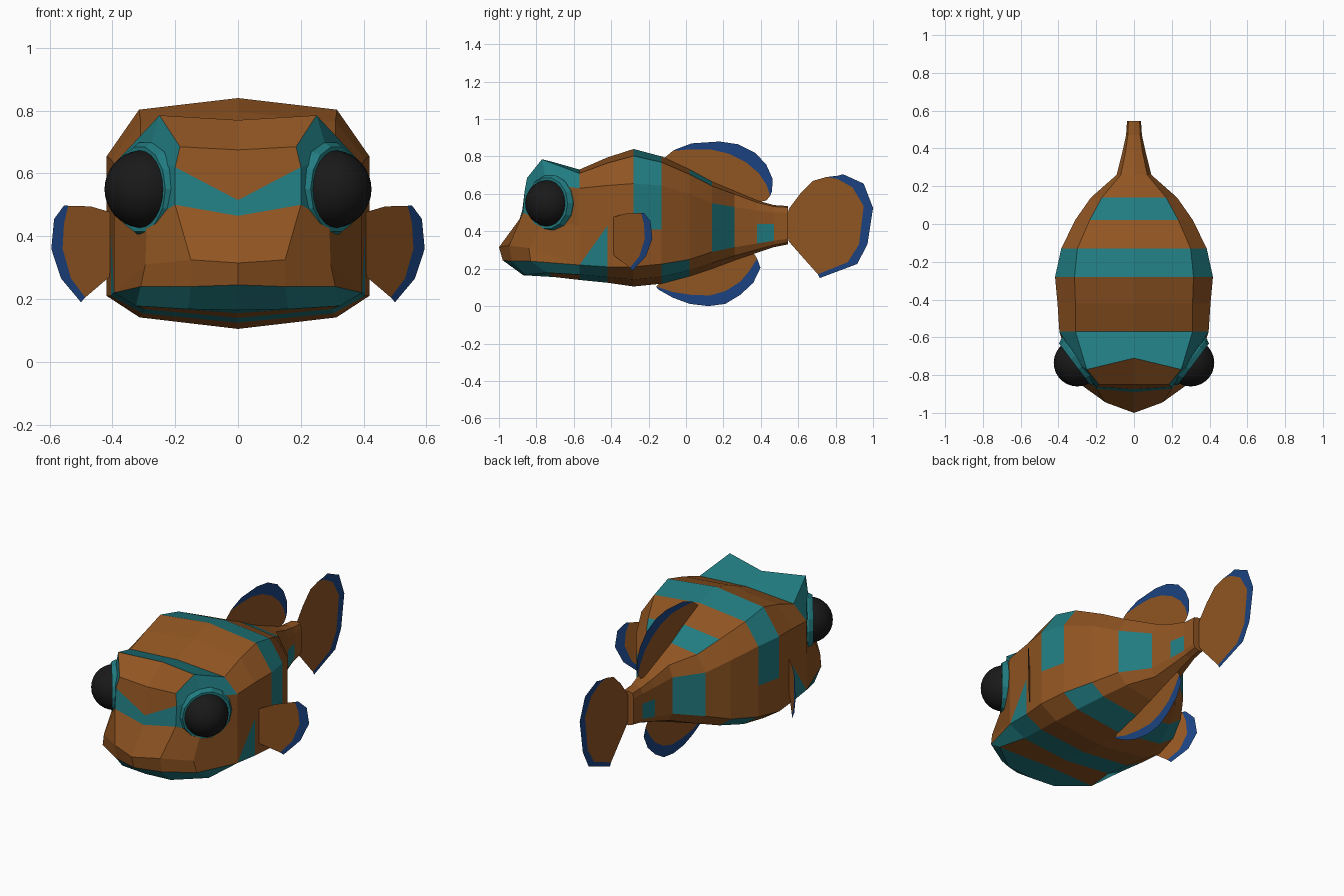
import bpy, bmesh
from mathutils import Vector, Matrix

if "Cube" in bpy.data.objects:
    bpy.data.objects.remove(bpy.data.objects["Cube"])

def mat(name, col):
    m = bpy.data.materials.new(name)
    m.diffuse_color = (*col, 1)
    m.use_nodes = True
    m.node_tree.nodes["Principled BSDF"].inputs["Base Color"].default_value = m.diffuse_color
    return m

BROWN = mat("brown", (0.28, 0.09, 0.016))
TEAL = mat("teal", (0.015, 0.20, 0.22))
BLUE = mat("blue", (0.011, 0.055, 0.22))
BLACK = mat("black", (0.01, 0.01, 0.01))

def finish(bm, name, mats, mirror=False):
    me = bpy.data.meshes.new(name)
    bm.to_mesh(me)
    bm.free()
    ob = bpy.data.objects.new(name, me)
    bpy.context.collection.objects.link(ob)
    for m in mats:
        me.materials.append(m)
    if mirror:
        md = ob.modifiers.new("mirror", 'MIRROR')
        md.use_clip = True
    return ob

# ---- body: half cross-sections along y, mirrored
def ring(y, zt, zu, zm, zl, zb, w, wt):
    return [(0, y, zt), (wt, y, zt - .2 * (zt - zu)), (w, y, zu), (w, y, zm),
            (w, y, zl), (.75 * w, y, zb + .35 * (zl - zb)), (0, y, zb)]

rings = [ring(*r) for r in [
    (-.57, .73, .63, .43, .22, .14, .395, .31),
    (-.42, .795, .645, .43, .21, .125, .405, .31),
    (-.28, .84, .655, .41, .21, .105, .418, .315),
    (-.13, .80, .645, .41, .225, .12, .385, .30),
    (.02, .73, .60, .41, .25, .16, .312, .235),
    (.14, .665, .55, .42, .29, .20, .228, .17),
    (.26, .615, .53, .43, .315, .245, .092, .07),
    (.38, .565, .51, .44, .335, .285, .062, .045),
    (.47, .54, .50, .44, .35, .315, .042, .032),
    (.545, .535, .50, .44, .36, .33, .037, .03)]]

bm = bmesh.new()
cache = {}

def face(pts, teal=False):
    vs = []
    for p in pts:
        k = tuple(round(c, 4) for c in p)
        if k not in cache:
            cache[k] = bm.verts.new(k)
        if cache[k] not in vs:
            vs.append(cache[k])
    bm.faces.new(vs).material_index = int(teal)

stripes = {(0, 4), (0, 5), (2, 0), (2, 1), (2, 2), (3, 4), (3, 5),
           (4, 0), (5, 2), (5, 3), (7, 3)}
for i in range(len(rings) - 1):
    a, b = rings[i], rings[i + 1]
    for s in range(6):
        if (i, s) == (0, 3):
            face([a[3], b[3], a[4]])
            face([b[3], b[4], a[4]], True)
        else:
            face([a[s], b[s], b[s + 1], a[s + 1]], (i, s) in stripes)
face(rings[-1])

# ---- head: columns from face centre outwards, rows from brow to chin
col0 = [(0, -.85, .675), (0, -.875, .515), (0, -.89, .465),
        (0, -1, .315), (0, -.98, .245), (0, -.87, .165)]
col1 = [(.185, -.85, .685), (.2, -.862, .62), (.2, -.872, .5),
        (.15, -.945, .325), (.15, -.93, .24), (.16, -.86, .168)]
col2 = [(.25, -.77, .785), (.29, -.745, .65), (.29, -.76, .45),
        (.295, -.84, .31), (.31, -.83, .24), (.325, -.74, .178)]
r = rings[0]
col3 = [r[1], r[2], r[3], r[4], r[4], r[5]]
cols = [col0, col1, col2, col3]
head_teal = {(0, 1), (1, 0), (1, 1), (2, 0), (0, 4), (1, 4), (2, 4)}
for c in range(3):
    for k in range(5):
        face([cols[c][k], cols[c + 1][k], cols[c + 1][k + 1], cols[c][k + 1]],
             (c, k) in head_teal)
crest = (0, -.71, .77)
throat = (0, -.70, .155)
face([crest, col2[0], col1[0], col0[0]])
face([crest, col2[0], r[1], r[0]], True)
face([col0[5], col1[5], col2[5], throat], True)
face([throat, col2[5], r[5], r[6]])
bmesh.ops.recalc_face_normals(bm, faces=bm.faces)
# half shell is open on x = 0: make sure the normals point outwards
if sum(f.normal.x * f.calc_area() for f in bm.faces) < 0:
    bmesh.ops.reverse_faces(bm, faces=bm.faces)
caps = [f for f in bm.faces if all(abs(v.co.y - .545) < 1e-4 for v in f.verts)]
finish(bm, "body", [BROWN, TEAL], mirror=True)

# ---- flat fins: brown web plus blue rim, outlined in (y, z)
def fin(name, outer, inner, base, xf=lambda y: 0, mirror=False):
    bm = bmesh.new()
    mk = lambda pts: [bm.verts.new((xf(y), y, z)) for y, z in pts]
    o, n, b = mk(outer), mk(inner), mk(base)
    web = bm.faces.new(n + b)
    for k in range(len(n) - 1):
        bm.faces.new([n[k], o[k], o[k + 1], n[k + 1]]).material_index = 1
    bmesh.ops.triangulate(bm, faces=[web])
    bmesh.ops.recalc_face_normals(bm, faces=bm.faces)
    finish(bm, name, [BROWN, BLUE], mirror)

fin("dorsal_fin",
    [(-.05, .84), (.03, .87), (.18, .88), (.28, .865), (.37, .82), (.43, .755), (.463, .68), (.46, .615)],
    [(-.07, .83), (.02, .838), (.13, .838), (.23, .815), (.32, .77), (.39, .71), (.43, .65), (.45, .59)],
    [(.43, .565), (.36, .55), (.14, .64), (-.13, .78)])
fin("anal_fin",
    [(-.15, .09), (-.07, .045), (.02, .012), (.12, .0), (.21, .012), (.29, .06), (.36, .125), (.398, .205)],
    [(-.16, .105), (-.07, .075), (.03, .06), (.13, .057), (.21, .08), (.29, .13), (.34, .19), (.38, .255)],
    [(.36, .285), (.30, .28), (.14, .22), (-.13, .13)])
fin("tail_fin",
    [(.81, .697), (.84, .705), (.95, .655), (1.0, .525), (.97, .33), (.915, .225), (.715, .15)],
    [(.75, .69), (.81, .68), (.89, .635), (.95, .535), (.925, .33), (.865, .235), (.705, .17)],
    [(.55, .345), (.53, .43), (.55, .52), (.61, .60), (.68, .67)])
fin("side_fin",
    [(-.225, .498), (-.19, .455), (-.18, .36), (-.215, .265), (-.285, .19)],
    [(-.24, .497), (-.225, .44), (-.22, .36), (-.25, .265), (-.30, .205)],
    [(-.33, .235), (-.385, .27), (-.40, .37), (-.395, .475), (-.32, .495)],
    xf=lambda y: .41 + (y + .385) * .9, mirror=True)

# ---- eyes and their rims, turned outwards and forwards
axis = Vector((.8, -.6, 0))
turn = axis.to_track_quat('Z', 'Y').to_matrix().to_4x4()
bm = bmesh.new()
bmesh.ops.create_uvsphere(bm, u_segments=24, v_segments=14, radius=.125,
                          matrix=Matrix.Translation((.30, -.735, .55)) @ turn)
for f in bm.faces:
    f.smooth = True
finish(bm, "eye", [BLACK], mirror=True)

bm = bmesh.new()
profile = [(.152, -.05), (.152, .005), (.138, .03), (.115, .03)]
place = Matrix.Translation((.29, -.725, .55)) @ turn
vs = [bm.verts.new((rad, 0, h)) for rad, h in profile]
es = [bm.edges.new(vs[k:k + 2]) for k in range(3)]
bmesh.ops.spin(bm, geom=vs + es, cent=(0, 0, 0), axis=(0, 0, 1),
               angle=6.2831853, steps=14, use_duplicate=False)
bmesh.ops.remove_doubles(bm, verts=bm.verts, dist=1e-4)
bmesh.ops.transform(bm, matrix=place, verts=bm.verts)
bmesh.ops.recalc_face_normals(bm, faces=bm.faces)
finish(bm, "eye_rim", [TEAL], mirror=True)
